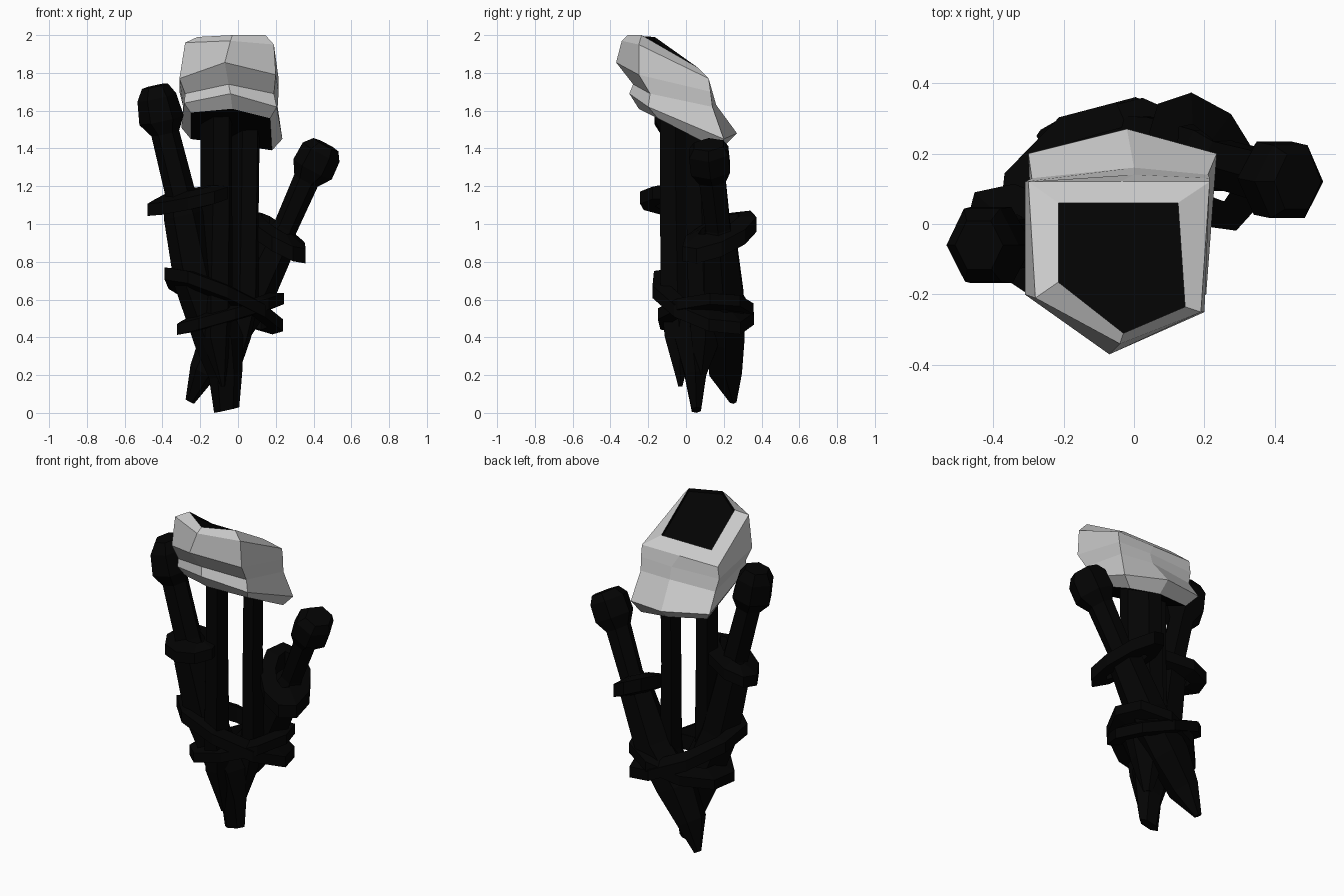
import bpy, bmesh, math
from mathutils import Vector

cube = bpy.data.objects.get("Cube")
if cube:
    bpy.data.objects.remove(cube, do_unlink=True)


def material(name, value):
    m = bpy.data.materials.new(name)
    m.use_nodes = True
    colour = (value, value, value, 1)
    m.diffuse_color = colour
    m.node_tree.nodes["Principled BSDF"].inputs["Base Color"].default_value = colour
    return m


stone = material("pale stone grey", 0.61)
soot = material("soot black", 0.001)


def loft(name, rings, materials, dark_bands=(), closed=False):
    """Skin a list of point rings; dark bands and end caps use the last material."""
    bm = bmesh.new()
    loops = [[bm.verts.new(p) for p in ring] for ring in rings]
    last = len(materials) - 1
    pairs = list(zip(loops, loops[1:]))
    if closed:
        pairs.append((loops[-1], loops[0]))
    for band, (a, b) in enumerate(pairs):
        for i in range(len(a)):
            j = (i + 1) % len(a)
            face = bm.faces.new((a[i], a[j], b[j], b[i]))
            face.material_index = last if band in dark_bands else 0
    if not closed:
        for cap in (loops[0], loops[-1]):
            bm.faces.new(cap).material_index = last
    bmesh.ops.recalc_face_normals(bm, faces=bm.faces)
    mesh = bpy.data.meshes.new(name)
    bm.to_mesh(mesh)
    bm.free()
    for m in materials:
        mesh.materials.append(m)
    obj = bpy.data.objects.new(name, mesh)
    bpy.context.collection.objects.link(obj)


def shaft(name, stations, depth_dir=(0, 1, 0), sides=6, turn=0.0):
    """Faceted pole through stations of x, y, z, half width, half depth."""
    axis = Vector(stations[0][:3]) - Vector(stations[-1][:3])
    across = Vector(depth_dir).cross(axis).normalized()
    deep = axis.cross(across).normalized()
    angles = [turn + math.tau * i / sides for i in range(sides)]
    rings = [[Vector((x, y, z)) + across * w * math.cos(a) + deep * d * math.sin(a)
              for a in angles] for x, y, z, w, d in stations]
    loft(name, rings, [soot])


def binding(name, centre, rx, ry, slope_x, slope_y, spin, height=0.05, thick=0.08, sides=9):
    """Tilted faceted strap running around the shafts."""
    rings = []
    for i in range(sides):
        a = math.tau * (i + 0.3) / sides
        ring = []
        for r, h in ((0, height * 0.5), (0, -height * 0.8), (-thick, -height), (-thick, height)):
            u, v = (rx + r) * math.cos(a), (ry + r) * math.sin(a)
            x = u * math.cos(spin) - v * math.sin(spin)
            y = u * math.sin(spin) + v * math.cos(spin)
            ring.append(Vector(centre) + Vector((x, y, slope_x * x + slope_y * y + h)))
        rings.append(ring)
    loft(name, rings, [soot], closed=True)


# Bowl: rings run front, right front, right back, back, left back, left front
mouth = [(-.03, -.31, 2.0), (-.215, -.165, 1.99), (-.215, .06, 1.83),
         (-.04, .06, 1.83), (.125, .06, 1.83), (.145, -.235, 2.0)]
floor = [(x, y, z - 0.02) for x, y, z in mouth]
rim = [(-.04, -.34, 1.97), (-.28, -.21, 1.96), (-.30, .12, 1.77),
       (-.04, .12, 1.77), (.215, .12, 1.77), (.19, -.25, 1.95)]
belly = [(-.07, -.37, 1.855), (-.31, -.2, 1.77), (-.31, .12, 1.7),
         (.0, .14, 1.7), (.215, .13, 1.7), (.2, -.25, 1.79)]
waist = [(-.05, -.28, 1.74), (-.28, -.18, 1.69), (-.29, .13, 1.62),
         (.0, .16, 1.63), (.21, .14, 1.62), (.19, -.19, 1.69)]
flare = [(-.04, -.30, 1.69), (-.285, -.18, 1.64), (-.30, .2, 1.51),
         (-.02, .27, 1.48), (.235, .2, 1.45), (.205, -.2, 1.62)]
foot = [(-.03, -.25, 1.61), (-.25, -.16, 1.59), (-.25, .15, 1.45),
        (-.02, .2, 1.42), (.18, .18, 1.39), (.17, -.15, 1.56)]
loft("bowl", [floor, mouth, rim, belly, waist, flare, foot], [stone, soot], dark_bands=(0,))

# Upright plank-like poles under the bowl, deeper than wide and set askew
askew = (-.57, .82, 0)
shaft("front_pole", [(-.115, -.04, 1.62, .07, .12), (-.115, -.04, 1.2, .07, .12),
                     (-.12, -.035, .6, .08, .12), (-.12, -.03, .4, .075, .1),
                     (-.08, -.03, .14, .012, .012)], askew, turn=math.pi / 6)
shaft("back_pole", [(.035, .1, 1.5, .064, .12), (.03, .1, 1.1, .064, .12),
                    (.025, .11, .6, .07, .12), (-.01, .11, .4, .07, .1),
                    (-.03, .08, .2, .03, .03)], askew, turn=math.pi / 6)

# Leaning shafts with knobbed heads and chiselled tips
shaft("right_knobbed_shaft", [(-.44, -.06, 1.73, .07, .08), (-.43, -.06, 1.67, .105, .12),
                              (-.405, -.06, 1.55, .12, .125), (-.385, -.06, 1.48, .075, .08),
                              (-.305, -.05, 1.16, .08, .08), (-.29, -.05, 1.05, .105, .1),
                              (-.22, -.02, .7, .12, .11), (-.1, .03, .38, .13, .1),
                              (-.065, .05, .2, .09, .065), (-.06, .055, .015, .068, .028)])
shaft("left_knobbed_shaft", [(.465, .12, 1.42, .075, .09), (.44, .12, 1.38, .11, .12),
                             (.395, .13, 1.29, .115, .12), (.36, .14, 1.23, .07, .08),
                             (.25, .17, .98, .065, .075), (.21, .18, .9, .1, .1),
                             (.08, .2, .62, .11, .12), (-.08, .21, .4, .12, .115),
                             (-.185, .21, .22, .075, .1), (-.255, .25, .06, .025, .02)])

# Straps: one on each leaning shaft, two crossing around the bundle
binding("right_strap", (-.265, -.065, 1.13), .245, .14, .25, .1, spin=-.61, thick=.09)
binding("left_strap", (.2, .175, .94), .215, .145, -.45, .25, spin=2.1, height=.06, thick=.09)
binding("upper_bundle_strap", (-.08, .085, .6), .335, .255, -.38, -.22, spin=.5)
binding("lower_bundle_strap", (-.045, .1, .53), .3, .245, .28, .03, spin=.5, height=.045)
